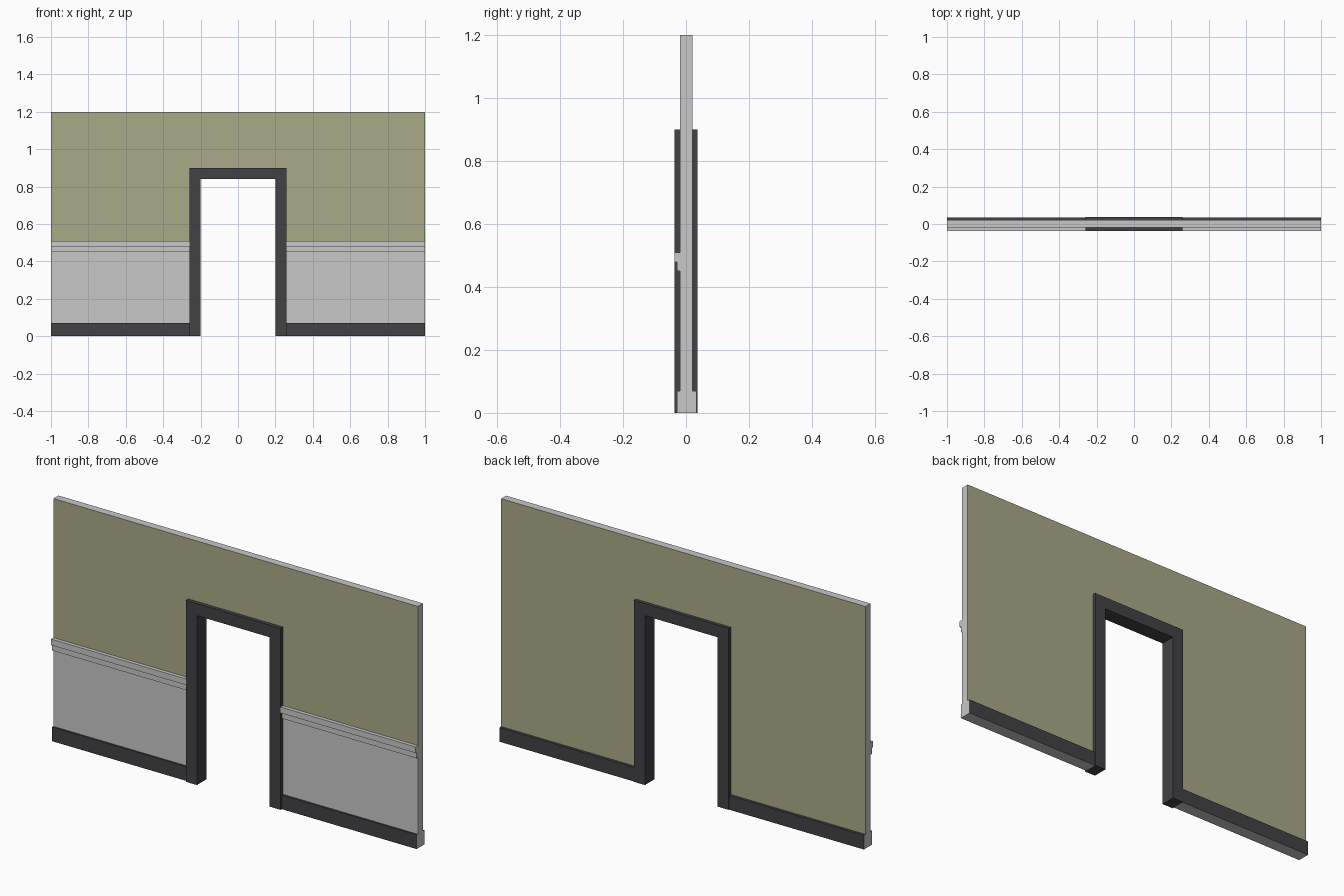
import bpy, bmesh
from mathutils import Vector

if "Cube" in bpy.data.objects:
    bpy.data.objects.remove(bpy.data.objects["Cube"])


def material(name, rgb):
    m = bpy.data.materials.new(name)
    m.diffuse_color = (*rgb, 1)
    m.use_nodes = True
    m.node_tree.nodes["Principled BSDF"].inputs["Base Color"].default_value = m.diffuse_color
    return m


GREY = material("light_grey", (0.58, 0.58, 0.58))
OLIVE = material("olive_paint", (0.40, 0.40, 0.25))
DARK = material("charcoal_trim", (0.054, 0.054, 0.061))

OPEN_X, FRAME_X = 0.20, 0.26          # door opening and frame half widths
OPEN_Z, FRAME_Z = 0.84, 0.90
WALL_F, WALL_B = -0.0185, 0.0205      # wall front and back planes


def extrude(name, pts, axis, length, mats, rule=None, cut_z=None):
    """Extrude a closed outline; colour each face by rule(normal, centre)."""
    bm = bmesh.new()
    face = bm.faces.new([bm.verts.new(p) for p in pts])
    r = bmesh.ops.extrude_face_region(bm, geom=[face])
    vs = [g for g in r["geom"] if isinstance(g, bmesh.types.BMVert)]
    bmesh.ops.translate(bm, verts=vs, vec=Vector(axis) * length)
    if cut_z is not None:
        bmesh.ops.bisect_plane(bm, geom=bm.verts[:] + bm.edges[:] + bm.faces[:],
                               plane_co=(0, 0, cut_z), plane_no=(0, 0, 1))
    bmesh.ops.recalc_face_normals(bm, faces=bm.faces[:])
    bm.normal_update()
    if rule:
        for f in bm.faces:
            f.material_index = rule(f.normal, f.calc_center_median())
    me = bpy.data.meshes.new(name)
    bm.to_mesh(me)
    bm.free()
    for m in mats:
        me.materials.append(m)
    ob = bpy.data.objects.new(name, me)
    bpy.context.collection.objects.link(ob)
    return ob


def arch(ox, oz, ix, iz, y):
    """Upside-down U outline in the xz plane."""
    return [(x, y, z) for x, z in [(-ox, 0), (-ix, 0), (-ix, iz), (ix, iz),
                                   (ix, 0), (ox, 0), (ox, oz), (-ox, oz)]]


# Wall: olive faces, grey edges and grey lower panel on the front
def wall_rule(n, c):
    if abs(n.y) < 0.5:
        return 0
    return 0 if n.y < 0 and c.z < 0.48 else 1


extrude("wall", arch(1, 1.2, FRAME_X, FRAME_Z, WALL_F), (0, 1, 0),
        WALL_B - WALL_F, [GREY, OLIVE], wall_rule, cut_z=0.48)

# Door frame, standing proud on both sides
extrude("door_frame", arch(FRAME_X, FRAME_Z, OPEN_X, OPEN_Z, -0.037),
        (0, 1, 0), 0.074, [DARK])


# Skirting: dark front and top, grey ends and underside
def skirting_rule(n, c):
    return 1 if abs(n.y) > 0.5 or n.z > 0.5 else 0


for side, x0 in (("left", -1.0), ("right", FRAME_X)):
    length = 1 - FRAME_X
    for face, ya, yb in (("front", -0.028, WALL_F), ("back", WALL_B, 0.034)):
        pts = [(x0, ya, 0), (x0, yb, 0), (x0, yb, 0.07), (x0, ya, 0.07)]
        extrude(f"skirting_{face}_{side}", pts, (1, 0, 0), length,
                [GREY, DARK], skirting_rule)
    # Stepped chair rail on the front
    rail = [(WALL_F, 0.45), (-0.028, 0.45), (-0.028, 0.48),
            (-0.037, 0.48), (-0.037, 0.51), (WALL_F, 0.51)]
    extrude(f"chair_rail_{side}", [(x0, y, z) for y, z in rail],
            (1, 0, 0), length, [GREY])
